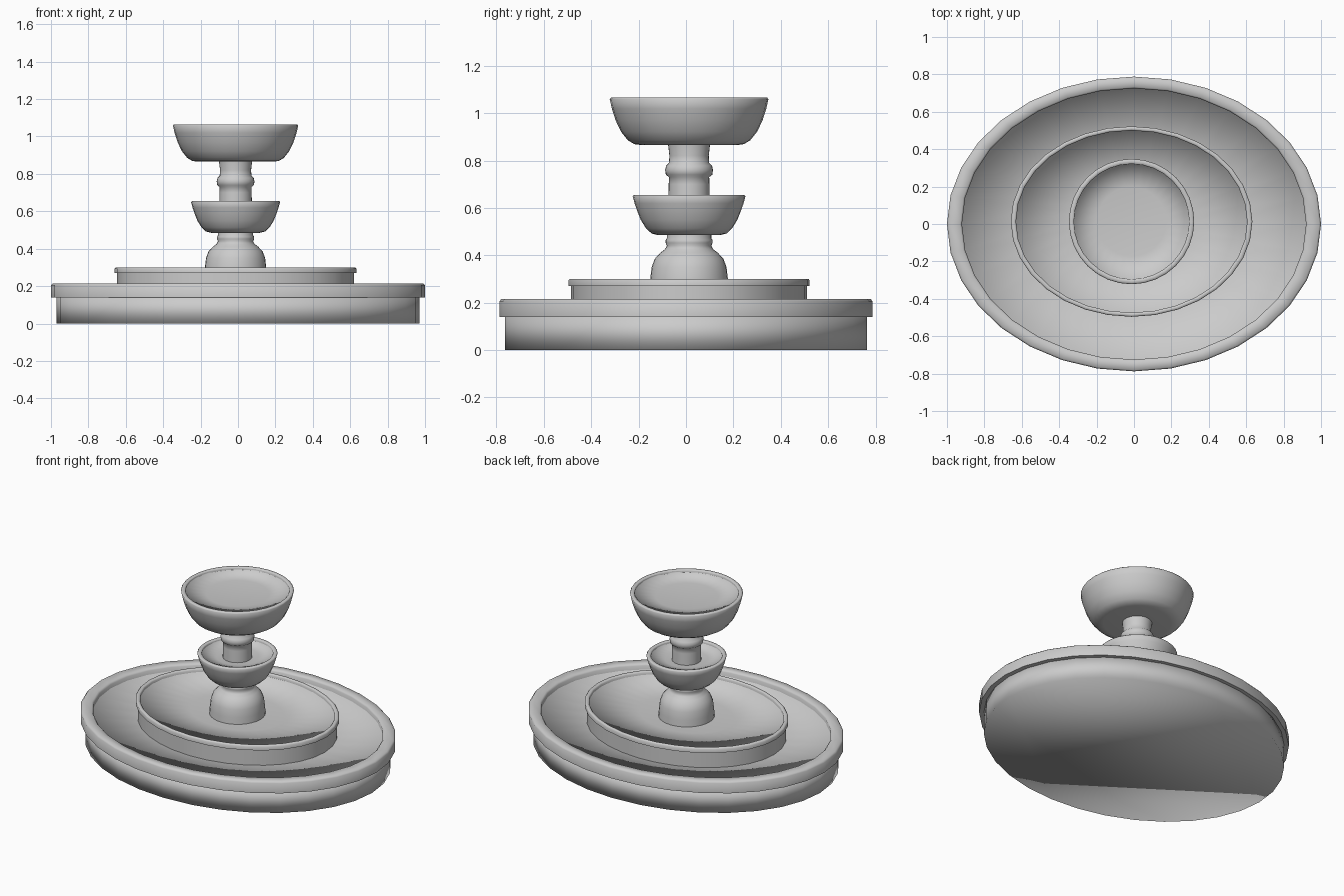
import bpy, bmesh, math

cube = bpy.data.objects.get("Cube")
if cube:
    bpy.data.objects.remove(cube, do_unlink=True)

# One plain stone colour
stone = bpy.data.materials.new("grey stone")
stone.use_nodes = True
grey = (0.6, 0.6, 0.6, 1)
stone.diffuse_color = grey
stone.node_tree.nodes["Principled BSDF"].inputs["Base Color"].default_value = grey

SIDES = 32
OVAL = 0.788           # depth of the oval tiers relative to their width
AXIS = (-0.013, 0.013)  # the upper parts stand slightly off centre


def lathe(name, profile, depth=1, centre=AXIS, angle=60, closed=False, caps=False):
    """Turn a (radius, height) profile round z; depth squashes it along y."""
    bm = bmesh.new()
    rings = []
    for r, z in profile:
        if r == 0:
            rings.append([bm.verts.new((*centre, z))] * SIDES)
        else:
            turns = [2 * math.pi * i / SIDES for i in range(SIDES)]
            rings.append([bm.verts.new((centre[0] + r * math.cos(t),
                                        centre[1] + r * depth * math.sin(t), z))
                          for t in turns])
    pairs = list(zip(rings, rings[1:]))
    if closed:
        pairs.append((rings[-1], rings[0]))
    for low, high in pairs:
        for i in range(SIDES):
            j = (i + 1) % SIDES
            corners = dict.fromkeys((low[i], low[j], high[j], high[i]))
            bm.faces.new(list(corners))
    if caps:
        bm.faces.new(rings[0][::-1])
        bm.faces.new(rings[-1])
    if closed or caps:
        bmesh.ops.recalc_face_normals(bm, faces=bm.faces)
    mesh = bpy.data.meshes.new(name)
    bm.to_mesh(mesh)
    bm.free()
    mesh.materials.append(stone)
    obj = bpy.data.objects.new(name, mesh)
    bpy.context.collection.objects.link(obj)
    bpy.ops.object.select_all(action='DESELECT')
    obj.select_set(True)
    bpy.context.view_layer.objects.active = obj
    bpy.ops.object.shade_smooth_by_angle(angle=math.radians(angle))
    return obj


def rim(name, outer, inner, low, high, soft, **kw):
    """Flat ring with softened upper edges."""
    lathe(name, [(inner, low), (outer, low), (outer, high - soft),
                 (outer - soft, high), (inner + soft, high), (inner, high - soft)],
          closed=True, **kw)


# Lower basin: wall, rim and floor
ground = (0, 0)
lathe("basin_wall", [(0.97, 0), (0.97, 0.15)], OVAL, ground, 180, caps=True)
rim("basin_rim", 1.0, 0.92, 0.14, 0.215, 0.01, depth=OVAL, centre=ground)
lathe("basin_floor", [(0, 0.16), (0.5, 0.163), (0.925, 0.18), (0.925, 0.2)],
      OVAL, ground, 180)

# Raised oval tier
lathe("tier_wall", [(0.633, 0.15), (0.633, 0.275)], OVAL)
rim("tier_rim", 0.646, 0.618, 0.27, 0.3, 0.006, depth=OVAL)
lathe("tier_floor", [(0, 0.255), (0.3, 0.26), (0.622, 0.28), (0.622, 0.29)],
      OVAL, angle=180)

# Domed pedestal with its neck
lathe("pedestal", [(0.168, 0.24), (0.164, 0.3), (0.158, 0.35), (0.145, 0.385),
                   (0.122, 0.41), (0.102, 0.425), (0.094, 0.44), (0.099, 0.452),
                   (0.099, 0.464), (0.094, 0.472), (0.094, 0.5)], caps=True)

# Column with a rounded collar
lathe("column", [(0.088, 0.6), (0.086, 0.7), (0.085, 0.73), (0.098, 0.74),
                 (0.101, 0.76), (0.097, 0.778), (0.085, 0.79),
                 (0.083, 0.82), (0.09, 0.88)], caps=True)

# Two bowls: rounded shell with a turned lip, and a shallow dished surface
for name, lip, low, high, body in (
        ("middle_bowl", 0.238, 0.485, 0.655,
         [(0.13, 0), (0.158, 0.04), (0.182, 0.17), (0.204, 0.38), (0.219, 0.6), (0.23, 0.79)]),
        ("top_bowl", 0.335, 0.865, 1.065,
         [(0.2, 0), (0.231, 0.02), (0.258, 0.1), (0.287, 0.28), (0.31, 0.52), (0.326, 0.77)])):
    tall = high - low
    shell = [(0, low)] + [(r, low + h * tall) for r, h in body]
    lathe(name + "_shell", shell + [(lip, high - 0.006), (lip - 0.005, high),
                                    (lip - 0.023, high), (lip - 0.027, high - 0.005),
                                    (lip - 0.027, high - 0.02)])
    inner = lip - 0.027
    lathe(name + "_surface", [(0, high - 0.035), (inner * 0.6, high - 0.028),
                              (inner, high - 0.015), (inner, high - 0.006)], angle=180)
